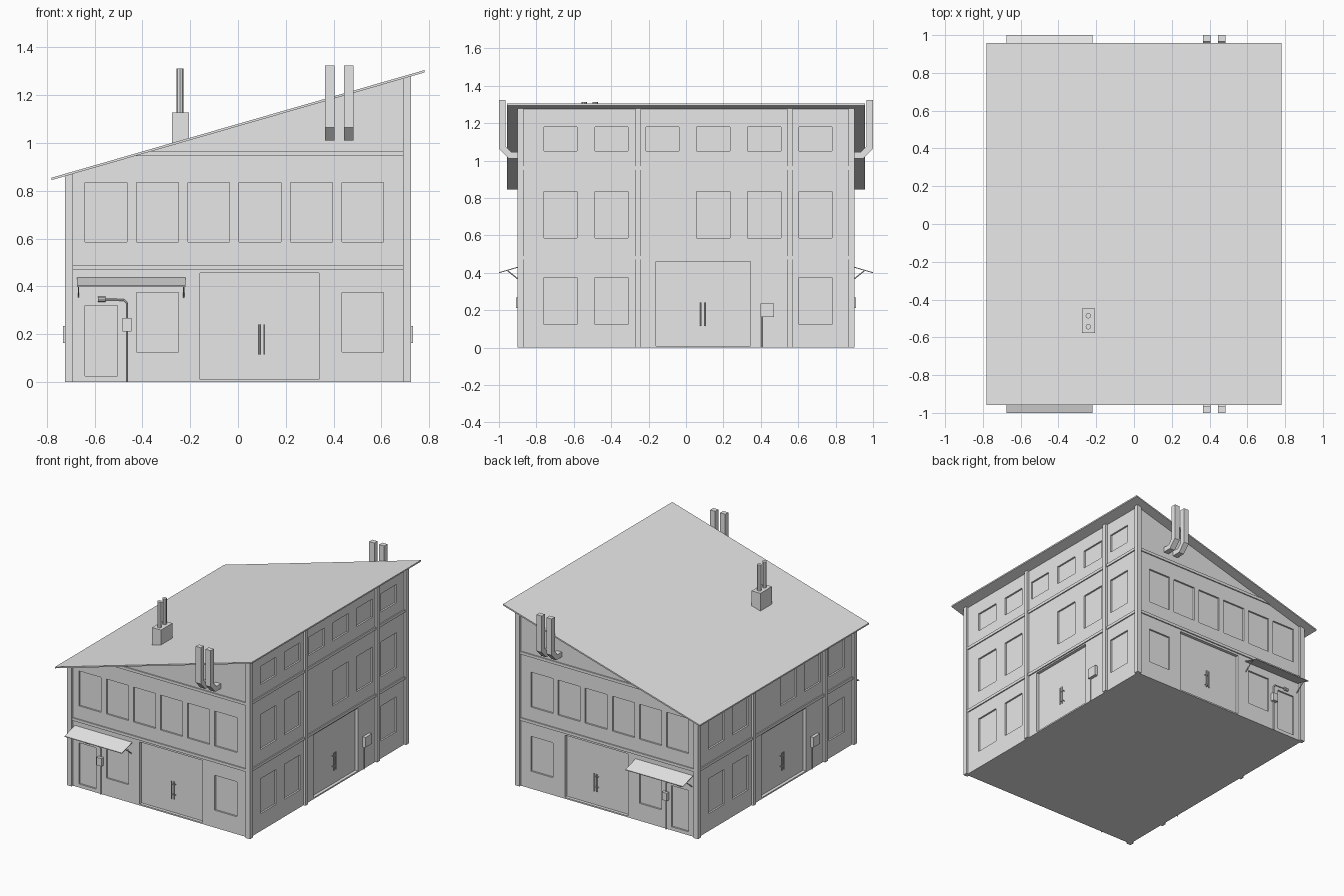
import bpy, bmesh, math
from mathutils import Matrix, Vector

if "Cube" in bpy.data.objects:
    bpy.data.objects.remove(bpy.data.objects["Cube"], do_unlink=True)

grey = bpy.data.materials.new("plain_grey")
grey.use_nodes = True
grey.diffuse_color = (0.8, 0.8, 0.8, 1)
grey.node_tree.nodes["Principled BSDF"].inputs["Base Color"].default_value = (0.8, 0.8, 0.8, 1)

WX, WY = 0.71, 0.885      # wall planes
PX, PY = 0.725, 0.9       # outer faces of the posts
BAND = 0.008              # how far the bands stand out


def roof(x):
    """Height of the roof underside."""
    return 0.845 + 0.2885 * (x + 0.78)


def add_box(bm, xs, ys, zs):
    """Box between corner pairs; a top of None follows the roof."""
    (x0, x1), (y0, y1) = sorted(xs), sorted(ys)
    z0, z1 = zs
    top = 2 if z1 is None else z1
    size = Matrix.Diagonal((x1 - x0, y1 - y0, top - z0, 1))
    mid = Matrix.Translation(((x0 + x1) / 2, (y0 + y1) / 2, (z0 + top) / 2))
    for v in bmesh.ops.create_cube(bm, size=1, matrix=mid @ size)["verts"]:
        if z1 is None and v.co.z > 1.5:
            v.co.z = roof(v.co.x) + 0.003


def add_prism(bm, points, offset):
    """Closed outline swept along an offset."""
    face = bm.faces.new([bm.verts.new(p) for p in points])
    out = bmesh.ops.extrude_face_region(bm, geom=[face])["geom"]
    bmesh.ops.translate(bm, vec=offset, verts=[g for g in out if isinstance(g, bmesh.types.BMVert)])


def add_rod(bm, a, b, radius, sides=8):
    a, b = Vector(a), Vector(b)
    turn = (b - a).to_track_quat('Z', 'Y').to_matrix().to_4x4()
    bmesh.ops.create_cone(bm, cap_ends=True, segments=sides, radius1=radius, radius2=radius,
                          depth=(b - a).length, matrix=Matrix.Translation((a + b) / 2) @ turn)


def finish(name, bm):
    bmesh.ops.recalc_face_normals(bm, faces=bm.faces[:])
    mesh = bpy.data.meshes.new(name)
    bm.to_mesh(mesh)
    bm.free()
    mesh.materials.append(grey)
    ob = bpy.data.objects.new(name, mesh)
    bpy.context.collection.objects.link(ob)
    return ob


# Openings: (start, end, bottom, top, depth) along each wall
LOW, MID, HIGH = (0.125, 0.375), (0.585, 0.835), (1.05, 1.18)
WIN, DEEP = 0.012, 0.022
front_starts = [-0.64, -0.425, -0.21, 0.005, 0.22, 0.435]
front_holes = [(a, a + 0.175, *MID, WIN) for a in front_starts]
front_holes += [(a, a + 0.175, *LOW, WIN) for a in (-0.425, 0.435)]
front_holes += [(-0.64, -0.505, 0.025, 0.32, WIN), (-0.16, 0.34, 0.01, 0.455, DEEP)]
side_starts = [-0.76, -0.487, -0.215, 0.057, 0.33, 0.603]
side_holes = [(a, a + 0.178, *LOW, WIN) for a in side_starts[:2] + side_starts[5:]]
side_holes += [(a, a + 0.178, *MID, WIN) for i, a in enumerate(side_starts) if i != 2]
side_holes += [(-0.16, 0.345, 0.01, 0.46, DEEP)]
top_holes = [(a, a + 0.178, *HIGH, WIN) for a in side_starts]

# Body with recessed windows and doors
bm = bmesh.new()
add_box(bm, (-WX, WX), (-WY, WY), (0, None))
walls = finish("walls", bm)

bm = bmesh.new()
for s in (-1, 1):
    for a, b, z0, z1, d in front_holes:
        add_box(bm, (a, b), (s * (WY - d), s * (WY + 0.05)), (z0, z1))
    for a, b, z0, z1, d in side_holes + (top_holes if s > 0 else []):
        add_box(bm, (s * (WX - d), s * (WX + 0.05)), (s * a, s * b), (z0, z1))
cutter = finish("opening_cutter", bm)
cutter.hide_render = True
cut = walls.modifiers.new("openings", 'BOOLEAN')
cut.operation, cut.solver, cut.object = 'DIFFERENCE', 'EXACT', cutter
bpy.context.view_layer.update()
carved = bpy.data.meshes.new_from_object(walls.evaluated_get(bpy.context.evaluated_depsgraph_get()))
walls.modifiers.clear()
walls.data = carved
bpy.data.objects.remove(cutter, do_unlink=True)

# Corner posts and the posts between the side bays
bm = bmesh.new()
for s in (-1, 1):
    for t in (-1, 1):
        add_box(bm, (s * 0.69, s * PX), (t * 0.868, t * PY), (0, None))
    for a in (-0.27, 0.54):
        add_box(bm, (s * 0.7, s * PX), (s * a, s * (a + 0.03)), (0, None))
finish("posts", bm)

# Floor bands
bm = bmesh.new()
for s in (-1, 1):
    add_box(bm, (-0.69, 0.69), (s * 0.87, s * (WY + BAND)), (0.47, 0.49))
    add_box(bm, (s * 0.7, s * (WX + BAND)), (-0.87, 0.87), (0.47, 0.49))
    outline = [(-0.433, 0.945), (0.69, 0.945), (0.69, 0.965), (-0.364, 0.965)]
    add_prism(bm, [(x, s * 0.87, z) for x, z in outline], (0, s * (WY + BAND - 0.87), 0))
add_box(bm, (0.7, WX + BAND), (-0.87, 0.87), (0.95, 0.97))
finish("floor_bands", bm)

# Sloping roof sheet
bm = bmesh.new()
ends = [(x, -0.958, roof(x) + h) for x, h in ((-0.78, 0), (0.78, 0), (0.78, 0.01), (-0.78, 0.01))]
add_prism(bm, ends, (0, 1.916, 0))
finish("roof", bm)

# Door handles
bm = bmesh.new()
for s in (-1, 1):
    for c in (0.09, 0.11):
        y, x = s * (WY - 0.002), s * (WX - 0.002)
        add_rod(bm, (c, y, 0.115), (c, y, 0.24), 0.004)
        add_rod(bm, (x, s * (c - 0.01), 0.115), (x, s * (c - 0.01), 0.24), 0.004)
        for z in (0.14, 0.215):
            add_rod(bm, (c, y, z), (c, s * (WY - DEEP), z), 0.003)
            add_rod(bm, (x, s * (c - 0.01), z), (s * (WX - DEEP), s * (c - 0.01), z), 0.003)
finish("door_handles", bm)

for s, side in ((-1, "front"), (1, "back")):
    # Awning over the small door, with its stays
    bm = bmesh.new()
    sheet = [(0.88, 0.433), (1.0, 0.398), (1.0, 0.403), (0.88, 0.438)]
    add_prism(bm, [(-0.675, s * y, z) for y, z in sheet], (0.455, 0, 0))
    for x in (-0.668, -0.227):
        add_rod(bm, (x, s * 0.88, 0.352), (x, s * 0.955, 0.412), 0.003, 6)
    finish(side + "_awning", bm)

    # Wall lamp with its conduit and meter box
    bm = bmesh.new()
    y = s * (WY + 0.006)
    path = [(-0.465, y, 0), (-0.465, y, 0.33), (-0.478, y, 0.343), (-0.56, y, 0.346)]
    for a, b in zip(path, path[1:]):
        add_rod(bm, a, b, 0.004, 6)
    add_rod(bm, (-0.587, y, 0.346), (-0.555, y, 0.346), 0.011)
    add_box(bm, (-0.484, -0.445), (s * 0.88, s * 0.91), (0.212, 0.268))
    finish(side + "_lamp_and_meter", bm)

    # Bent ducts rising past the eaves
    bm = bmesh.new()
    bend = [(0.88, 1.01), (0.948, 1.01), (1.0, 1.065), (1.0, 1.325), (0.965, 1.325),
            (0.965, 1.078), (0.934, 1.045), (0.88, 1.045)]
    for x in (0.365, 0.444):
        add_prism(bm, [(x, s * y, z) for y, z in bend], (0.04, 0, 0))
    finish(side + "_ducts", bm)

# Side meter boxes with their conduits
bm = bmesh.new()
for s in (-1, 1):
    add_box(bm, (s * 0.7, s * 0.732), (s * 0.398, s * 0.47), (0.163, 0.235))
    add_rod(bm, (s * 0.716, s * 0.405, 0), (s * 0.716, s * 0.405, 0.17), 0.004, 6)
finish("side_meters", bm)

# Chimney block and its two flues
bm = bmesh.new()
add_box(bm, (-0.276, -0.206), (-0.578, -0.448), (0.97, 1.127))
for y in (-0.544, -0.486):
    add_rod(bm, (-0.242, y, 1.12), (-0.242, y, 1.312), 0.0145)
finish("chimney", bm)
